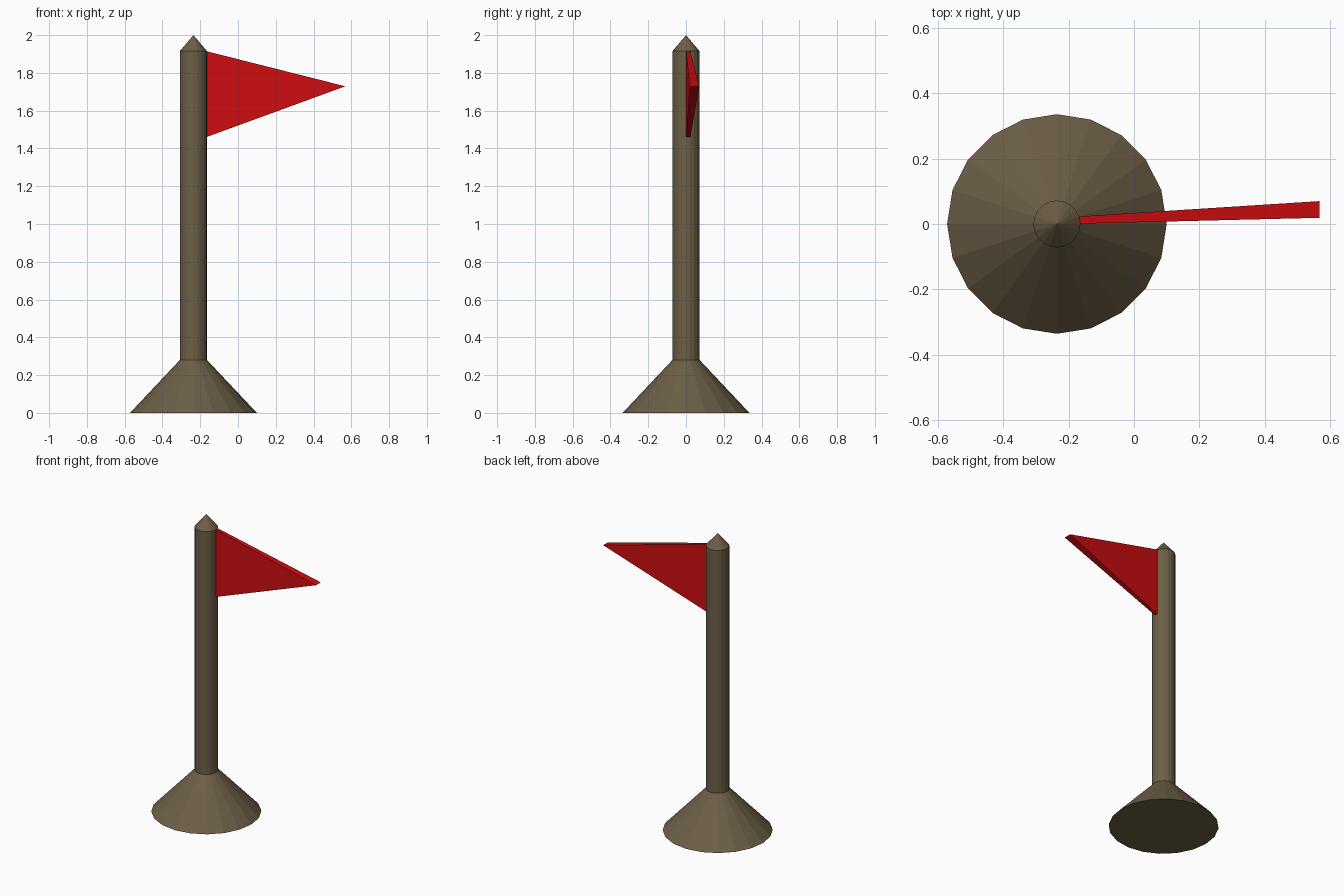
import bpy, bmesh
from mathutils import Matrix

if "Cube" in bpy.data.objects:
    bpy.data.objects.remove(bpy.data.objects["Cube"])

SIDES = 20
POLE_X = -0.236
POLE_R = 0.072


def material(name, rgb):
    m = bpy.data.materials.new(name)
    m.diffuse_color = (*rgb, 1.0)
    m.use_nodes = True
    m.node_tree.nodes["Principled BSDF"].inputs["Base Color"].default_value = m.diffuse_color
    return m


wood = material("brown wood", (0.150, 0.114, 0.062))
red = material("red cloth", (0.62, 0.004, 0.005))


def add_object(name, bm, mat):
    bmesh.ops.recalc_face_normals(bm, faces=bm.faces)
    mesh = bpy.data.meshes.new(name)
    bm.to_mesh(mesh)
    bm.free()
    mesh.materials.append(mat)
    obj = bpy.data.objects.new(name, mesh)
    bpy.context.collection.objects.link(obj)
    return obj


def turned(name, r_low, r_high, z_low, z_high, keep_bottom=False):
    """Flat-sided cone section on the pole axis, open where it meets its neighbours."""
    bm = bmesh.new()
    bmesh.ops.create_cone(
        bm, cap_ends=True, segments=SIDES, radius1=r_low, radius2=r_high,
        depth=z_high - z_low,
        matrix=Matrix.Translation((POLE_X, 0, (z_low + z_high) / 2)))
    caps = [f for f in bm.faces if len(f.verts) == SIDES
            and not (keep_bottom and f.calc_center_median().z < z_low + 0.001)]
    bmesh.ops.delete(bm, geom=caps, context='FACES_ONLY')
    bmesh.ops.remove_doubles(bm, verts=bm.verts, dist=0.0001)
    return add_object(name, bm, wood)


# Flared foot, shaft and pointed cap
turned("base", 0.336, POLE_R, 0.0, 0.28, keep_bottom=True)
turned("pole", POLE_R, POLE_R, 0.28, 1.915)
turned("pole_cap", POLE_R, 0.0, 1.915, 2.0)

# Pennant: wedge that thickens and swings back toward its tip
# each corner: x, z, front y, back y
corners = [(-0.168, 1.915, 0.001, 0.023),
           (-0.168, 1.46, 0.001, 0.023),
           (0.568, 1.729, 0.019, 0.070)]
bm = bmesh.new()
front = [bm.verts.new((x, y0, z)) for x, z, y0, y1 in corners]
back = [bm.verts.new((x, y1, z)) for x, z, y0, y1 in corners]
bm.faces.new(front)
bm.faces.new(back[::-1])
for i in range(3):
    j = (i + 1) % 3
    bm.faces.new((front[i], back[i], back[j], front[j]))
add_object("flag", bm, red)
